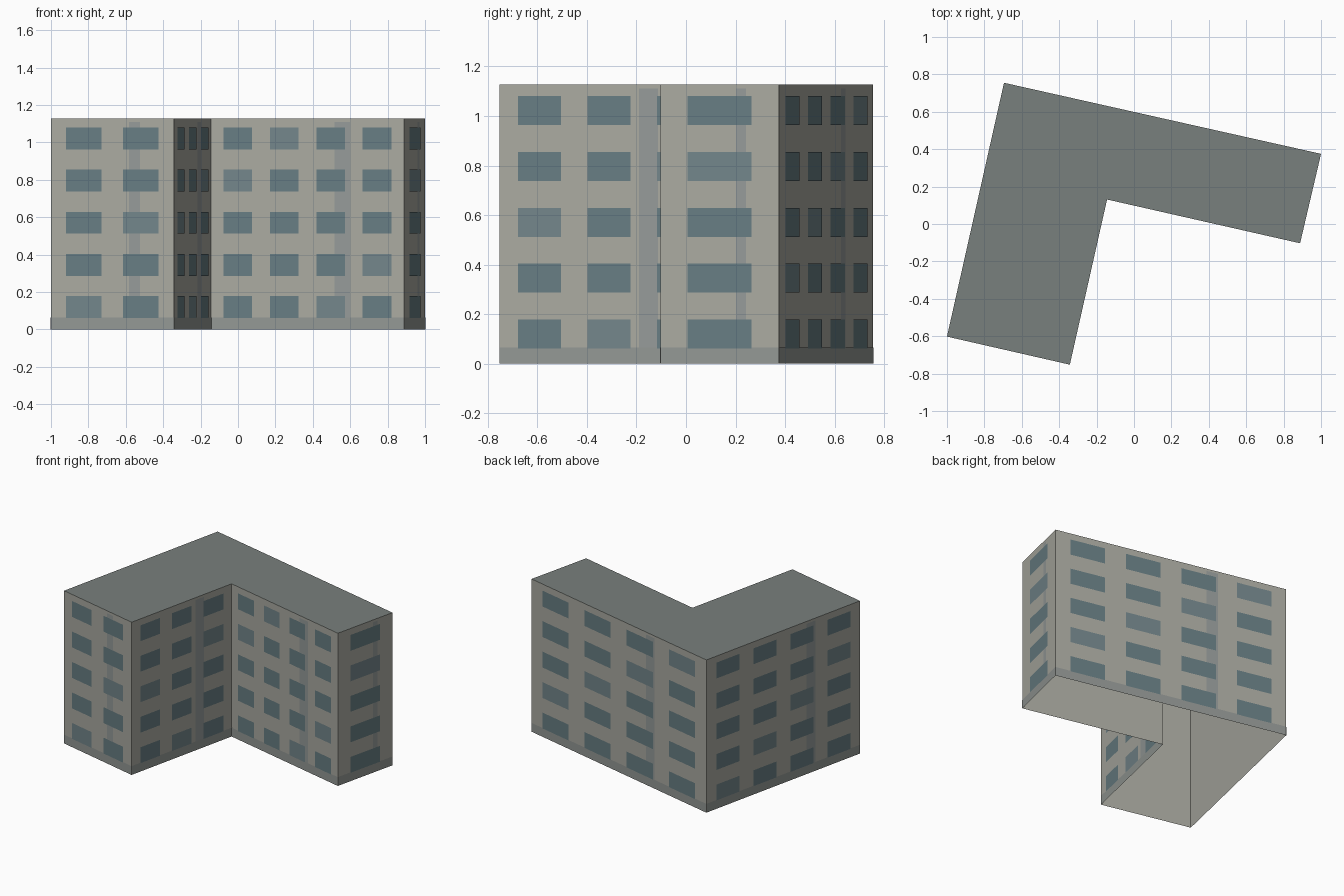
import bpy
from mathutils import Vector

if "Cube" in bpy.data.objects:
    bpy.data.objects.remove(bpy.data.objects["Cube"])

HEIGHT = 1.127
PLINTH = 0.065
# L-shaped footprint, counter-clockwise seen from above
CORNERS = [Vector(p) for p in ((-1.0, -0.602), (-0.343, -0.752), (-0.144, 0.131),
                               (0.888, -0.103), (1.0, 0.375), (-0.695, 0.755))]
# per wall: number of window columns, pipe strip width as a share of the wall
WALLS = [(2, 0.09), (3, 0.086), (4, 0.082), (1, 0.082), (4, 0.05), (4, 0.06)]
NAMES = ["front_left", "inner_right", "inner_front", "right", "back", "left"]


def material(name, rgb):
    m = bpy.data.materials.new(name)
    m.diffuse_color = (*rgb, 1)
    m.use_nodes = True
    m.node_tree.nodes["Principled BSDF"].inputs["Base Color"].default_value = m.diffuse_color
    return m


def add_mesh(name, verts, faces, mat):
    me = bpy.data.meshes.new(name)
    me.from_pydata(verts, [], faces)
    me.materials.append(mat)
    ob = bpy.data.objects.new(name, me)
    bpy.context.collection.objects.link(ob)
    return ob


def add_panels(name, a, b, rects, offset, mat):
    """Flat rectangles (u0, u1, z0, z1) lying just outside the wall a-b."""
    d = b - a
    out = Vector((d.y, -d.x)).normalized() * offset
    verts, faces = [], []
    for u0, u1, z0, z1 in rects:
        k = len(verts)
        for u, z in ((u0, z0), (u1, z0), (u1, z1), (u0, z1)):
            p = a + d * u + out
            verts.append((p.x, p.y, z))
        faces.append((k, k + 1, k + 2, k + 3))
    return add_mesh(name, verts, faces, mat)


wall_mat = material("wall_plaster", (0.40, 0.40, 0.355))
roof_mat = material("roof_felt", (0.19, 0.215, 0.205))
plinth_mat = material("plinth_grey", (0.29, 0.31, 0.295))
strip_mat = material("strip_grey", (0.30, 0.325, 0.32))
glass_mat = material("window_glass", (0.135, 0.205, 0.225))
pale_mat = material("pale_window_glass", (0.17, 0.235, 0.255))

# Wall shell, open underneath, with a flat roof
n = len(CORNERS)
low = [(p.x, p.y, 0) for p in CORNERS]
high = [(p.x, p.y, HEIGHT) for p in CORNERS]
shell = add_mesh("building_shell", low + high,
                 [(i, (i + 1) % n, n + (i + 1) % n, n + i) for i in range(n)]
                 + [tuple(range(n, 2 * n))], wall_mat)
shell.data.materials.append(roof_mat)
shell.data.polygons[n].material_index = 1

# Facade details on every wall
for i, (cols, strip) in enumerate(WALLS):
    a, b, name = CORNERS[i], CORNERS[(i + 1) % n], NAMES[i]
    add_panels(name + "_vertical_strip", a, b,
               [(0.68 - strip / 2, 0.68 + strip / 2, 0, 1.11)], 0.001, strip_mat)
    add_panels(name + "_plinth", a, b, [(0, 1, 0, PLINTH)], 0.0015, plinth_mat)

    # Evenly spaced windows on five floors
    w = 1 / (cols + 0.61 * (cols - 1) + 0.86)
    rects = []
    for floor in range(5):
        z = 0.062 + 0.2252 * floor
        for c in range(cols):
            u = w * (0.43 + 1.61 * c)
            rects.append((u, u + w, z, z + 0.117))
    windows = add_panels(name + "_windows", a, b, rects, 0.002, glass_mat)
    windows.data.materials.append(pale_mat)
    for k, poly in enumerate(windows.data.polygons):
        poly.material_index = 1 if (k * 7 + i * 3) % 5 == 0 else 0
